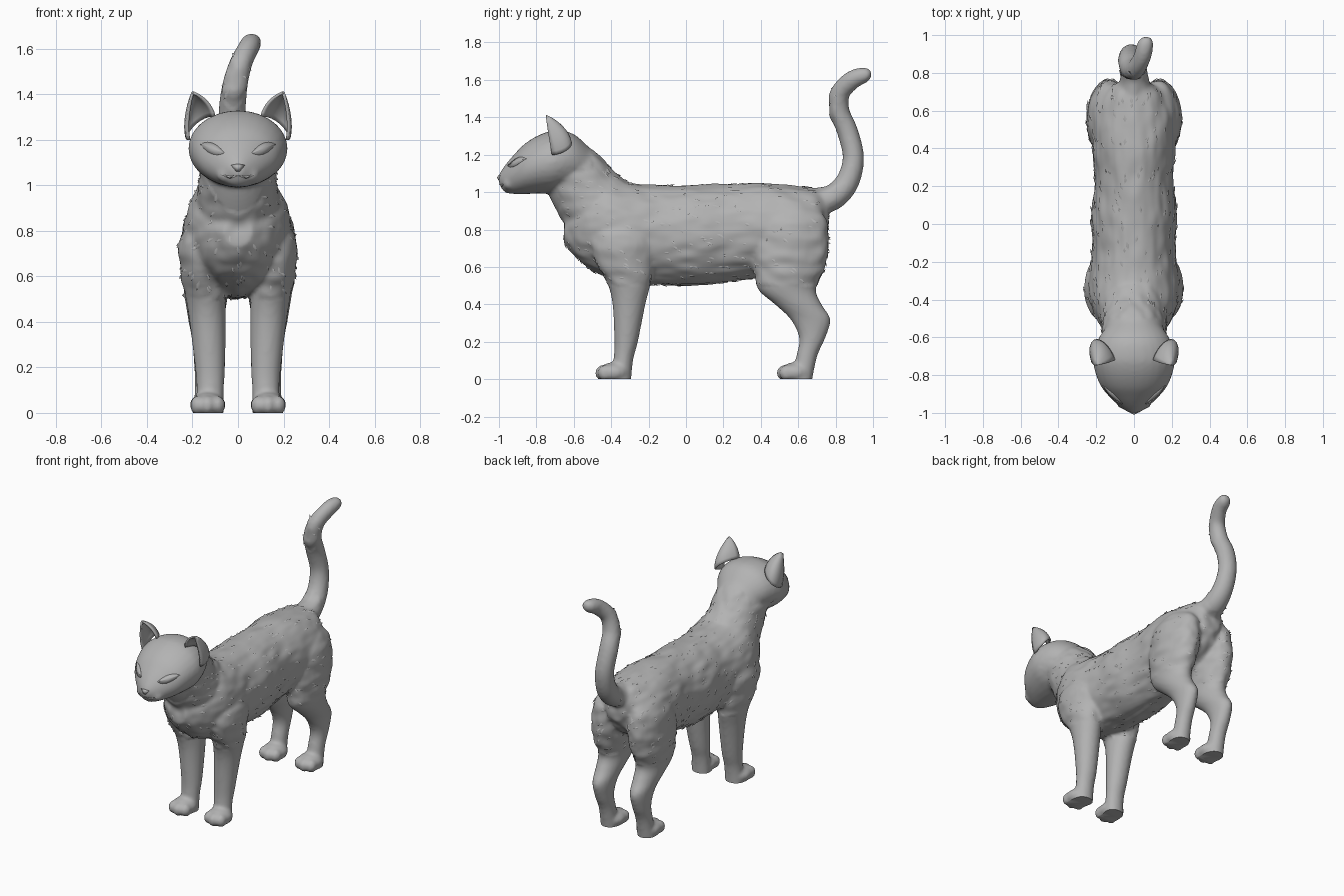
import bpy, bmesh, random
from math import sin, cos, pi
from mathutils import Vector, Matrix, noise
from mathutils.bvhtree import BVHTree

random.seed(4)
if "Cube" in bpy.data.objects:
    bpy.data.objects.remove(bpy.data.objects["Cube"])

grey = bpy.data.materials.new("fur_grey")
grey.use_nodes = True
colour = (0.45, 0.45, 0.45, 1)
grey.diffuse_color = colour
bsdf = grey.node_tree.nodes["Principled BSDF"]
bsdf.inputs["Base Color"].default_value = colour
bsdf.inputs["Roughness"].default_value = 0.8


def add_object(name, bm, smooth=True):
    mesh = bpy.data.meshes.new(name)
    bm.to_mesh(mesh)
    bm.free()
    for p in mesh.polygons:
        p.use_smooth = smooth
    mesh.materials.append(grey)
    obj = bpy.data.objects.new(name, mesh)
    bpy.context.collection.objects.link(obj)
    return obj


def spline(rows, steps=5):
    """Catmull-Rom interpolation through rows of (x, y, z, a, b)."""
    rows = [Vector(r) for r in rows]
    out = []
    for i in range(len(rows) - 1):
        p0, p1 = rows[max(i - 1, 0)], rows[i]
        p2, p3 = rows[i + 1], rows[min(i + 2, len(rows) - 1)]
        for k in range(steps):
            t = k / steps
            out.append(p1 + (p2 - p0) * (t / 2)
                       + (p0 * 2 - p1 * 5 + p2 * 4 - p3) * (t * t / 2)
                       + (p1 * 3 - p0 - p2 * 3 + p3) * (t ** 3 / 2))
    return out + [rows[-1]]


def loft(bm, rows, axis=None, sides=28):
    """Elliptical rings across a fixed axis, or across the path itself."""
    rows = spline(rows)
    centres = [Vector(r[:3]) for r in rows]
    rings = []
    for i, r in enumerate(rows):
        t = axis or centres[min(i + 1, len(rows) - 1)] - centres[max(i - 1, 0)]
        v = Vector((0, -t[2], t[1])).normalized()
        rings.append([bm.verts.new(centres[i] + Vector((r[3] * cos(q), 0, 0)) + v * (r[4] * sin(q)))
                      for q in (2 * pi * k / sides for k in range(sides))])
    for lo, hi in zip(rings, rings[1:]):
        for k in range(sides):
            j = (k + 1) % sides
            bm.faces.new((lo[k], lo[j], hi[j], hi[k]))
    bm.faces.new(rings[0])
    bm.faces.new(rings[-1])


def ball(bm, centre, radii):
    bmesh.ops.create_uvsphere(bm, u_segments=20, v_segments=12, radius=1,
                              matrix=Matrix.Translation(centre) @ Matrix.Diagonal((*radii, 1)))


def on_axis(rows):
    return [(0, *r) for r in rows]


Y, Z = (0, 1, 0), (0, 0, 1)
bm = bmesh.new()

# Torso, neck and head
loft(bm, on_axis([(-.65, .80, .06, .07), (-.57, .81, .16, .18), (-.45, .82, .22, .265),
                  (-.32, .785, .24, .27), (-.15, .77, .22, .268), (.05, .77, .228, .27),
                  (.22, .78, .207, .262), (.4, .80, .22, .25), (.55, .82, .22, .215),
                  (.68, .85, .17, .17), (.76, .89, .07, .1)]), Y)
loft(bm, on_axis([(-.40, .85, .20, .22), (-.52, .98, .175, .19),
                  (-.60, 1.10, .165, .17), (-.66, 1.18, .14, .13)]))
loft(bm, on_axis([(-1, 1.07, .025, .025), (-.97, 1.07, .07, .07), (-.92, 1.095, .125, .105),
                  (-.86, 1.125, .175, .135), (-.78, 1.15, .207, .158), (-.7, 1.163, .217, .165),
                  (-.6, 1.17, .185, .14), (-.5, 1.13, .11, .09)]), Y)
for side in (1, -1):
    ball(bm, (side * .045, -.945, 1.045), (.05, .035, .035))

# Legs, paws and toes on both sides
front_leg = [(.13, -.33, .87, .07, .09), (.165, -.34, .75, .095, .17), (.165, -.33, .62, .085, .15),
             (.145, -.305, .52, .087, .118), (.133, -.305, .4, .08, .088), (.123, -.32, .2, .066, .063),
             (.122, -.335, .1, .06, .052), (.125, -.345, -.03, .062, .05)]
hind_leg = [(.1, .58, .95, .06, .1), (.125, .56, .85, .11, .19), (.135, .555, .7, .115, .208),
            (.14, .55, .58, .105, .185), (.14, .54, .48, .09, .155), (.14, .6, .4, .077, .125),
            (.14, .665, .32, .062, .107), (.14, .675, .22, .053, .07), (.138, .645, .12, .052, .056),
            (.138, .615, -.03, .058, .055)]
for side in (1, -1):
    for leg, paw_y in ((front_leg, -.385), (hind_leg, .585)):
        loft(bm, [(side * r[0], *r[1:]) for r in leg], Z)
        ball(bm, (side * .133, paw_y, .035), (.08, .085, .055))
        for toe in (-1, 0, 1):
            ball(bm, (side * .133 + toe * .045, paw_y - .062 + abs(toe) * .015, .033), (.032, .04, .042))

# Tail
loft(bm, [(0, .68, .95, .08, .07), (0, .78, .97, .075, .07), (-.005, .86, 1.05, .065, .063),
          (-.015, .895, 1.18, .06, .057), (-.025, .865, 1.32, .06, .056), (-.015, .82, 1.43, .057, .055),
          (.01, .825, 1.53, .053, .052), (.045, .89, 1.6, .048, .05), (.06, .96, 1.628, .042, .04),
          (.064, .99, 1.635, .02, .018)])
bmesh.ops.recalc_face_normals(bm, faces=bm.faces[:])
body = add_object("cat_body", bm)

# Fuse the parts into one skin
remesh = body.modifiers.new("fuse", 'REMESH')
remesh.mode = 'VOXEL'
remesh.voxel_size = .012
soften = body.modifiers.new("soften", 'SMOOTH')
soften.factor = .5
soften.iterations = 5
bpy.context.view_layer.update()
fused = bpy.data.meshes.new_from_object(body.evaluated_get(bpy.context.evaluated_depsgraph_get()))
bm = bmesh.new()
bm.from_mesh(fused)
body.modifiers.clear()


def furry(p):
    return p.z > .5 and -.68 < p.y < .8 and not (p.y < -.5 and p.z > 1.12)


# Uneven coat, then flat soles
bm.normal_update()
for v in bm.verts:
    if furry(v.co):
        v.co += v.normal * noise.noise(Vector((v.co.x * 18, v.co.y * 10, v.co.z * 18))) * .007
cut = bmesh.ops.bisect_plane(bm, geom=bm.verts[:] + bm.edges[:] + bm.faces[:], plane_co=(0, 0, 0),
                             plane_no=(0, 0, 1), clear_inner=True)
bmesh.ops.holes_fill(bm, edges=[e for e in bm.edges if e.is_boundary], sides=0)
bm.normal_update()
tree = BVHTree.FromBMesh(bm)
fur_spots = [(f.calc_center_median(), f.normal.copy()) for f in bm.faces if furry(f.calc_center_median())]
bm.to_mesh(body.data)
bm.free()
for p in body.data.polygons:
    p.use_smooth = True
body.data.materials.clear()
body.data.materials.append(grey)
bpy.context.view_layer.objects.active = body
body.select_set(True)
bpy.ops.object.shade_smooth_by_angle(angle=.8)
body.select_set(False)

# Small raised locks lying back along the coat
bm = bmesh.new()
for p, n in random.sample(fur_spots, 420):
    back = Vector((random.uniform(-.25, .25), 1, random.uniform(-.8, .1)))
    back = (back - n * back.dot(n)).normalized()
    across = n.cross(back)
    size = random.uniform(.025, .05)
    root = bm.verts.new(p - back * size * .6 - n * .004)
    tip = bm.verts.new(p + back * size * .6 + n * .007)
    left, right = (bm.verts.new(p + across * s * size * .22 - n * .002) for s in (1, -1))
    crest = bm.verts.new(p + n * .005)
    for a, b in ((root, right), (right, tip), (tip, left), (left, root)):
        bm.faces.new((a, b, crest))
add_object("fur_locks", bm)


def on_face(x, z, lift):
    hit = tree.ray_cast(Vector((x, -2, z)), Vector((0, 1, 0)))
    return hit[0] + hit[1] * lift


def face_plate(name, outline, lift=.004):
    bm = bmesh.new()
    ring = [bm.verts.new(on_face(x, z, .0)) for x, z in outline]
    cx, cz = (sum(c) / len(outline) for c in zip(*outline))
    mid = bm.verts.new(on_face(cx, cz, lift))
    for i in range(len(ring)):
        bm.faces.new((ring[i - 1], ring[i], mid))
    bmesh.ops.recalc_face_normals(bm, faces=bm.faces[:])
    plate = add_object(name, bm)
    thick = plate.modifiers.new("thickness", 'SOLIDIFY')
    thick.thickness = .006
    thick.offset = 0


# Ears, eyes and mouth on both sides
for side, label in ((1, "left"), (-1, "right")):
    inner, outer, tip = Vector((.105, -.72, 1.30)), Vector((.213, -.715, 1.2)), Vector((.198, -.748, 1.405))
    middle, bulge = (inner + outer) / 2, Vector((.035, .1, .01))
    bm = bmesh.new()
    grid = []
    for i in range(9):
        s = i / 8
        row = []
        for k in range(13):
            q = pi * k / 12
            rim = (inner - middle) * cos(q) + bulge * sin(q)
            p = middle + (tip - middle) * s + rim * (1.03 - s ** 1.9)
            row.append(bm.verts.new((p.x * side, p.y, p.z)))
        grid.append(row)
    for lo, hi in zip(grid, grid[1:]):
        for k in range(12):
            bm.faces.new((lo[k], lo[k + 1], hi[k + 1], hi[k]))
    bmesh.ops.recalc_face_normals(bm, faces=bm.faces[:])
    ear = add_object(label + "_ear", bm)
    shell = ear.modifiers.new("thickness", 'SOLIDIFY')
    shell.thickness = .012
    shell.offset = 0

    almond = []
    for k in range(16):
        q = 2 * pi * k / 16
        u, w = .052 * cos(q), .024 * sin(q) * abs(sin(q))
        almond.append((side * (.112 + u), 1.16 + w + u * .35))
    face_plate(label + "_eye", almond)
    face_plate(label + "_lip", [(0, 1.043), (side * .035, 1.03), (side * .08, 1.05), (side * .035, 1.036)], .002)

face_plate("nose", [(-.03, 1.088), (0, 1.092), (.03, 1.088), (.008, 1.062), (-.008, 1.062)], .008)
